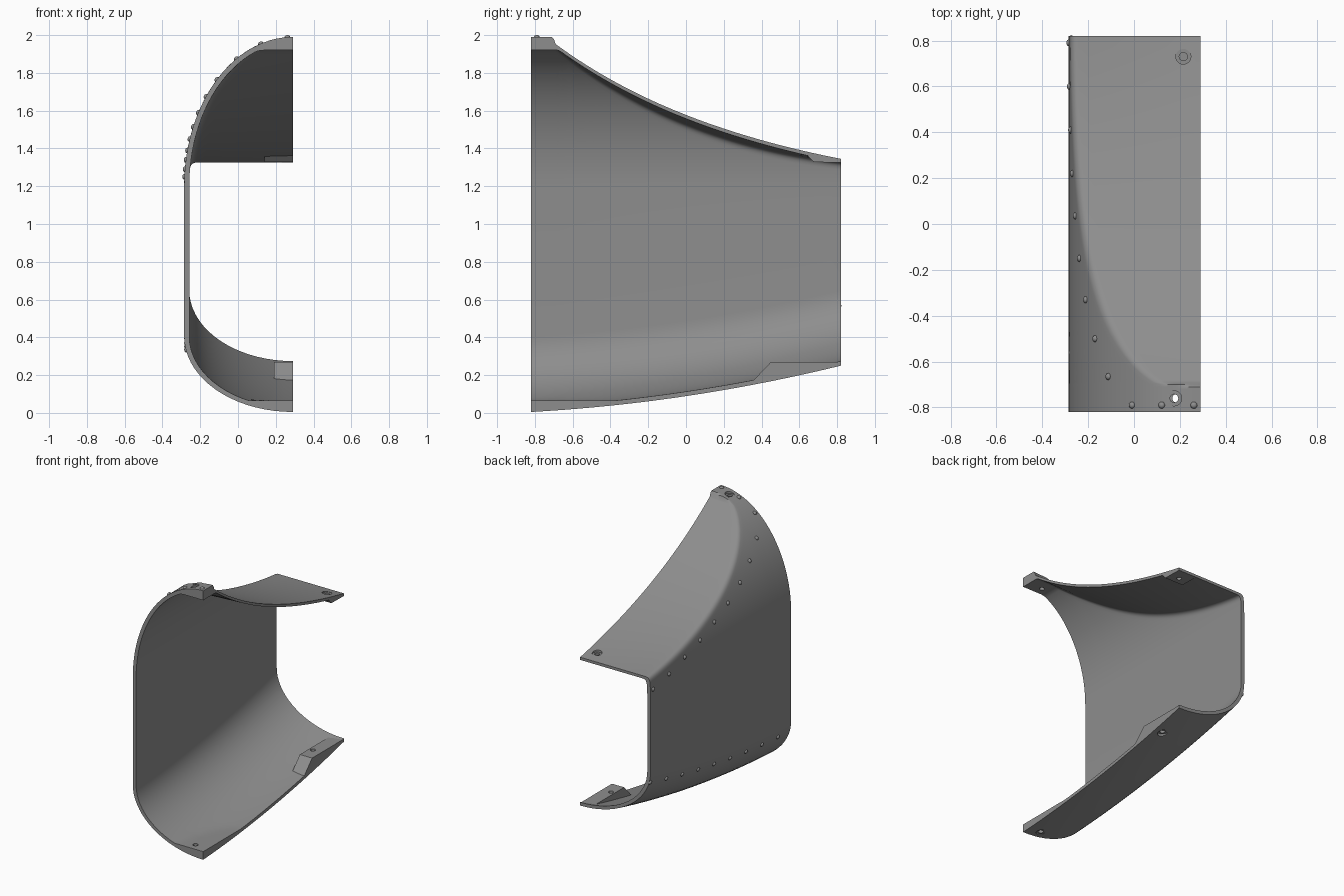
import bpy, bmesh, math
from mathutils import Vector

if "Cube" in bpy.data.objects:
    bpy.data.objects.remove(bpy.data.objects["Cube"])

metal = bpy.data.materials.new("grey metal")
metal.diffuse_color = (0.27, 0.27, 0.27, 1)
metal.use_nodes = True
metal.node_tree.nodes["Principled BSDF"].inputs["Base Color"].default_value = metal.diffuse_color

EDGE_X, HALF_Y = 0.29, 0.82


def finish(name, bm):
    bmesh.ops.recalc_face_normals(bm, faces=bm.faces)
    mesh = bpy.data.meshes.new(name)
    bm.to_mesh(mesh)
    bm.free()
    obj = bpy.data.objects.new(name, mesh)
    bpy.context.collection.objects.link(obj)
    mesh.materials.append(metal)
    return obj


def smooth(obj, angle=35):
    bpy.ops.object.select_all(action='DESELECT')
    obj.select_set(True)
    bpy.context.view_layer.objects.active = obj
    bpy.ops.object.shade_smooth_by_angle(angle=math.radians(angle))


def belly(y):
    """Height of the underside along the length."""
    s = (y + HALF_Y) / (2 * HALF_Y)
    return 0.09 * s + 0.155 * s * s


def roof(y):
    """Height of the swooping roof at its right edge."""
    t = (HALF_Y - y) / 1.5
    return 1.345 + 0.29 * t + 0.22 * t * t + 0.09 * t ** 4


def section(y, inner):
    """Cross-section from the lower right edge round to the upper right edge."""
    skin = 0.027 if inner else 0
    rx, r_top, r_low = 0.575 - skin, 0.79 - skin, 0.40 - skin * 0.9
    z_low = 0.405 + belly(y)

    def limit(x):
        z = roof(y) - 0.035 * (1 - (y / HALF_Y) ** 2) * (EDGE_X - x) / 0.575
        if inner:
            return min(1.92, z - 0.02)
        return z + 2.0 * max(0, -0.69 - y)      # small step up to the front band

    def arch(a):
        return Vector((EDGE_X - rx * math.cos(a), y, 1.2 + r_top * math.sin(a)))

    def on_roof(x):
        c = min(1, (EDGE_X - x) / rx)
        return Vector((x, y, min(limit(x), 1.2 + r_top * math.sqrt(1 - c * c))))

    # angle at which the arch meets the roof
    lo, hi = 0.0, math.radians(75)
    for _ in range(30):
        mid = (lo + hi) / 2
        p = arch(mid)
        lo, hi = (mid, hi) if p.z < limit(p.x) else (lo, mid)
    corner = arch(lo)

    pts = []
    for i in range(19):                          # rounded belly
        a = math.pi / 2 * (1 - i / 18)
        z = z_low - r_low * math.sin(a)
        pts.append(Vector((EDGE_X - rx * math.cos(a), y, max(z, 0.065) if inner else z)))
    for i in range(20):                          # side wall and arch
        pts.append(arch((lo - 0.045) * i / 19))
    p0, p2 = pts[-1], on_roof(corner.x + 0.03)
    for i in range(1, 6):                        # rounded shoulder
        t = i / 6
        pts.append(p0 * (1 - t) ** 2 + corner * 2 * t * (1 - t) + p2 * t * t)
    for i in range(13):                          # roof
        pts.append(on_roof(p2.x + (EDGE_X - p2.x) * i / 12))
    return pts


# Curved shell: closed wall loops lofted along the length
stations = [-0.82, -0.78, -0.745, -0.73, -0.72, -0.71, -0.70, -0.69, -0.68, -0.665, -0.645, -0.62]
stations += [-0.62 + 1.44 * i / 30 for i in range(1, 31)]
bm = bmesh.new()
loops = []
for y in stations:
    outer = [bm.verts.new(p) for p in section(y, False)]
    inner = [bm.verts.new(p) for p in section(y, True)]
    loops.append((outer, inner))
n = len(loops[0][0])
for (o1, i1), (o2, i2) in zip(loops, loops[1:]):
    r1, r2 = o1 + i1[::-1], o2 + i2[::-1]
    for k in range(2 * n):
        j = (k + 1) % (2 * n)
        bm.faces.new((r1[k], r1[j], r2[j], r2[k]))
for o, i in (loops[0], loops[-1]):
    for k in range(n - 1):
        bm.faces.new((o[k], o[k + 1], i[k + 1], i[k]))
shell = finish("shell", bm)


# Mounting blocks: side profile (y, z) extruded across x
def block(name, profile, x0):
    bm = bmesh.new()
    a = [bm.verts.new((x0, y, z)) for y, z in profile]
    b = [bm.verts.new((EDGE_X, y, z)) for y, z in profile]
    bm.faces.new(a)
    bm.faces.new(b)
    for k in range(len(a)):
        j = (k + 1) % len(a)
        bm.faces.new((a[k], a[j], b[j], b[k]))
    return finish(name, bm)


lower_block = block("lower_mounting_block",
                    [(0.35, 0.165), (0.45, 0.27), (0.819, 0.27), (0.819, 0.256)], 0.19)
upper_block = block("upper_mounting_block",
                    [(0.635, 1.372), (0.675, 1.328), (0.819, 1.325), (0.819, 1.336)], 0.14)


# Stepped screw holes: wide counterbore on the outside, narrow hole through
def screw_hole(targets, x, y, surface, side):
    rings = [(0.033, 0.06), (0.033, -0.01), (0.018, -0.01), (0.018, -0.16)]
    bm = bmesh.new()
    rows = [[bm.verts.new((x + r * math.cos(k * math.tau / 24), y + r * math.sin(k * math.tau / 24),
                           surface + side * h)) for k in range(24)] for r, h in rings]
    for a, b in zip(rows, rows[1:]):
        for k in range(24):
            j = (k + 1) % 24
            bm.faces.new((a[k], a[j], b[j], b[k]))
    bm.faces.new(rows[0])
    bm.faces.new(rows[-1])
    cutter = finish("hole_cutter", bm)
    cutter.hide_render = True
    for obj in targets:
        mod = obj.modifiers.new("hole", 'BOOLEAN')
        mod.operation, mod.solver, mod.object = 'DIFFERENCE', 'EXACT', cutter
        bpy.context.view_layer.objects.active = obj
        bpy.ops.object.modifier_apply(modifier=mod.name)
    bpy.data.objects.remove(cutter)


screw_hole([shell], 0.175, -0.76, 1.975, 1)
screw_hole([shell, upper_block], 0.215, 0.73, roof(0.73), 1)
screw_hole([shell], 0.185, -0.76, 0.012, -1)
screw_hole([shell, lower_block], 0.22, 0.56, belly(0.56) + 0.01, -1)
smooth(shell)

# Rivets: low domes along the shoulder and along the belly line
spots = []
for y, z in [(-0.79, 1.989), (-0.79, 1.955), (-0.79, 1.875), (-0.665, 1.765), (-0.5, 1.675),
             (-0.33, 1.59), (-0.15, 1.515), (0.035, 1.45), (0.22, 1.39), (0.41, 1.34),
             (0.6, 1.29), (0.79, 1.25)]:
    a = math.asin((z - 1.2) / 0.79)
    spots.append(((EDGE_X - 0.575 * math.cos(a), y, z), (-math.cos(a) / 0.575, 0, math.sin(a) / 0.79)))
for i in range(9):
    y = -0.68 + 0.186 * i
    a = math.asin(0.2)
    spots.append(((EDGE_X - 0.575 * math.cos(a), y, 0.325 + belly(y)), (-math.cos(a) / 0.575, 0, -0.2 / 0.4)))

bm = bmesh.new()
for pos, normal in spots:
    made = bmesh.ops.create_uvsphere(bm, u_segments=12, v_segments=8, radius=0.015)["verts"]
    turn = Vector(normal).to_track_quat('Z', 'Y')
    for v in made:
        v.co = turn @ Vector((v.co.x, v.co.y, v.co.z * 0.75)) + Vector(pos)
smooth(finish("rivets", bm), 60)
